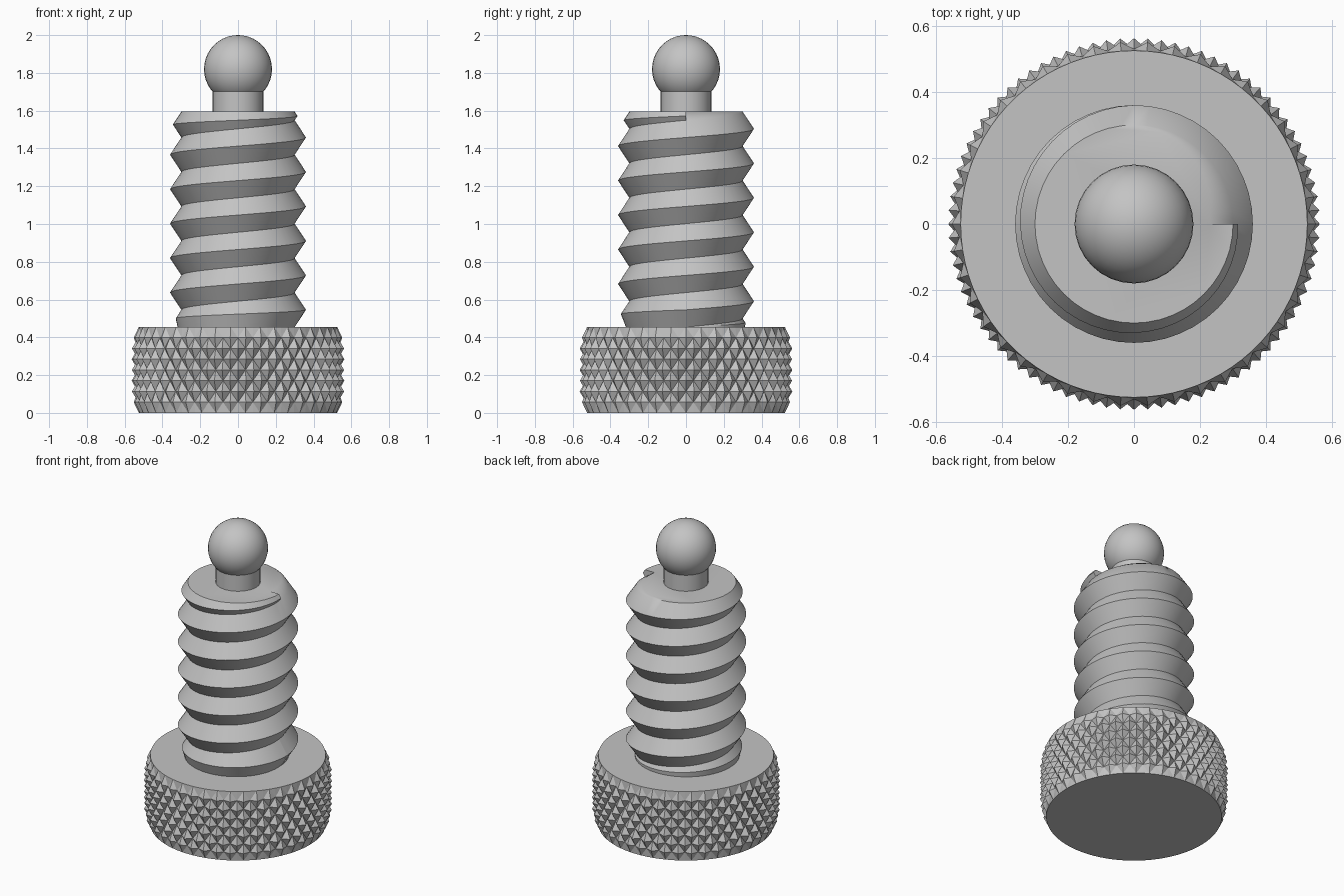
import bpy, bmesh, math
from math import pi, sin, cos

cube = bpy.data.objects.get("Cube")
if cube:
    bpy.data.objects.remove(cube, do_unlink=True)

steel = bpy.data.materials.new("grey steel")
steel.use_nodes = True
GREY = (0.55, 0.55, 0.55, 1)
steel.diffuse_color = GREY
steel.node_tree.nodes["Principled BSDF"].inputs["Base Color"].default_value = GREY


def finish(name, bm, smooth=True):
    """Turn a bmesh into a named object with the steel material."""
    bmesh.ops.remove_doubles(bm, verts=bm.verts, dist=0.0001)
    bmesh.ops.recalc_face_normals(bm, faces=bm.faces)
    mesh = bpy.data.meshes.new(name)
    bm.to_mesh(mesh)
    bm.free()
    mesh.materials.append(steel)
    obj = bpy.data.objects.new(name, mesh)
    bpy.context.collection.objects.link(obj)
    if smooth:
        bpy.ops.object.select_all(action='DESELECT')
        obj.select_set(True)
        bpy.context.view_layer.objects.active = obj
        bpy.ops.object.shade_smooth_by_angle(angle=math.radians(35))
    return obj


def polar(bm, r, a, z):
    return bm.verts.new((r * cos(a), r * sin(a), z))


# Knurled head: staggered lattice of raised diamonds
HEAD_H = 0.455
ROWS, DIAMONDS = 8, 42
COLS = DIAMONDS * 2


def knurl_radius(i, j):
    edge = min(j, ROWS - j)
    if edge == 0:
        return 0.525
    if (i + j) % 2 == 0:
        return 0.53
    return 0.552 if edge == 1 else 0.563


bm = bmesh.new()
grid = [[polar(bm, knurl_radius(i, j), 2 * pi * i / COLS, HEAD_H * j / ROWS)
         for i in range(COLS)] for j in range(ROWS + 1)]
for j in range(ROWS + 1):
    for i in range(COLS):
        if (i + j) % 2 == 0:
            continue
        tip = grid[j][i]
        for side in (-1, 1):
            for up in (-1, 1):
                if 0 <= j + up <= ROWS:
                    bm.faces.new((tip, grid[j][(i + side) % COLS], grid[j + up][i]))
bm.faces.new(grid[0])
bm.faces.new(grid[ROWS])
finish("knurled_head", bm, smooth=False)

# Threaded shaft: helical V profile, chamfered at both ends
PITCH = 0.1825
HALF = PITCH / 2
TOP, BOTTOM = 1.595, HEAD_H
ROOT_R, CREST_R = 0.30, 0.36
SLOPE = (CREST_R - ROOT_R) / HALF
SEGS, TURNS = 48, 6


def thread_column(a):
    """Profile (radius, height) of the thread at angle a, bottom to top."""
    base = TOP - HALF * 1.5 - TURNS * PITCH + PITCH * a / (2 * pi)
    pts = [(ROOT_R, base - HALF)]
    for k in range(TURNS + 1):
        crest, root = base + k * PITCH, base + k * PITCH + HALF
        low, high = (BOTTOM + root) / 2, (TOP + root - PITCH) / 2
        z = max(crest, low) if k == 0 else min(crest, high)
        r = CREST_R - SLOPE * abs(z - crest)
        pts += [(r, z), (ROOT_R, min(root, TOP))]
    # run-out ramp over the first quarter turn
    pts.append((ROOT_R - 0.07 * max(0, 1 - a / (pi / 2)), TOP))
    return pts


bm = bmesh.new()
cols = []
for s in range(SEGS + 1):
    a = 2 * pi * s / SEGS
    cols.append([polar(bm, r, a, z) for r, z in thread_column(a)])
for c0, c1 in zip(cols, cols[1:]):
    for j in range(len(c0) - 1):
        quad = (c0[j], c1[j], c1[j + 1], c0[j + 1])
        corners = []
        for v in quad:
            if all((v.co - w.co).length > 0.0001 for w in corners):
                corners.append(v)
        if len(corners) > 2:
            bm.faces.new(corners)
# step where the thread ends, and the flat top
first, last = cols[0], cols[-1]
bm.faces.new((last[-4], last[-3], last[-2], first[-1]))
bm.faces.new([c[-1] for c in cols])
finish("threaded_shaft", bm)

# Neck
bm = bmesh.new()
ends = [[polar(bm, 0.134, 2 * pi * i / 32, z) for i in range(32)] for z in (1.58, 1.71)]
for i in range(32):
    n = (i + 1) % 32
    bm.faces.new((ends[0][i], ends[0][n], ends[1][n], ends[1][i]))
for ring in ends:
    bm.faces.new(ring)
finish("neck", bm)

# Ball tip
bm = bmesh.new()
bmesh.ops.create_uvsphere(bm, u_segments=32, v_segments=20, radius=0.18)
bmesh.ops.translate(bm, verts=bm.verts, vec=(0, 0, 1.82))
finish("ball_tip", bm)
